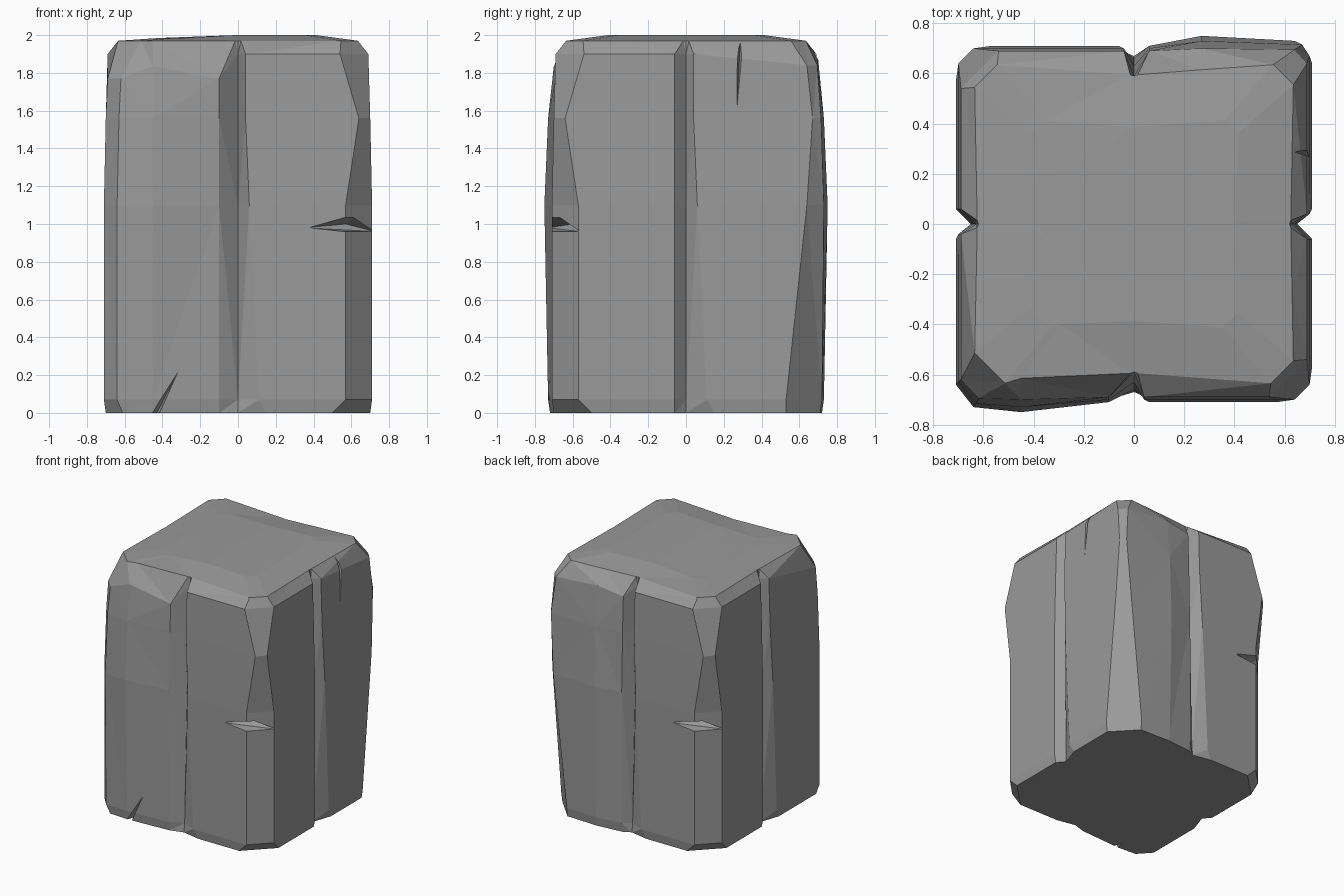
import bpy, bmesh
from mathutils import Vector, Matrix

if "Cube" in bpy.data.objects:
    bpy.data.objects.remove(bpy.data.objects["Cube"])

stone = bpy.data.materials.new("grey stone")
stone.diffuse_color = (0.32, 0.32, 0.32, 1)
stone.use_nodes = True
stone.node_tree.nodes["Principled BSDF"].inputs["Base Color"].default_value = stone.diffuse_color

# z, half width, groove depth front / side, groove width, chamfers
# (front right + back left, back right, front left), bulge
LEVELS = [
    (0.00, .70, .67, .65, .15, .20, .17, .09, .02),
    (0.07, .71, .66, .65, .11, .14, .18, .07, .02),
    (1.10, .71, .63, .65, .06, .14, .07, .07, .04),
    (1.56, .70, .60, .64, .04, .06, .03, .07, .03),
    (1.90, .69, .59, .63, .04, .15, .05, .07, .01),
    (1.97, .635, .59, .62, .015, .09, .08, .12, 0),
]


def ring(z, h, g_front, g_side, w, c1, c2, c3, bulge):
    """Outline of one level, built a quadrant at a time from the front groove."""
    pts = []
    for k, c in enumerate((c1, c2, c1, c3)):
        g, g_next = (g_front, g_side) if k % 2 == 0 else (g_side, g_front)
        top = z > 1.95
        end = min(w, .02) if top else (.10 if k == 3 else .06)
        e, e_next = (g + .005, g_next + .005) if top else (h, h)
        mid = .45 if k == 3 else .27
        y_mid = h + (bulge if k % 2 else 0)
        y_corner = h + (bulge * .5 if k % 2 else 0)
        if top:
            y_mid = (e_next + h) / 2
        # shoulder sits lower on the two bulging quarters
        drop = (0, .06, 0, .13)[k] if z == 1.90 else 0
        local = [(0, -g, 0), (w, -e, 0), (h - c, -h, drop), (y_corner, c - h, drop),
                 (y_mid, -mid, drop * .5), (e_next, -end, drop)]
        rot = Matrix.Rotation(k * 1.5707963, 3, 'Z')
        pts += [rot @ Vector((x, y, z - d)) for x, y, d in local]
    return pts


def make_object(name, bm):
    bmesh.ops.recalc_face_normals(bm, faces=bm.faces)
    mesh = bpy.data.meshes.new(name)
    bm.to_mesh(mesh)
    bm.free()
    mesh.materials.append(stone)
    ob = bpy.data.objects.new(name, mesh)
    bpy.context.collection.objects.link(ob)
    return ob


# Stone block lofted through the levels, with a slightly raised crown
levels = [ring(*lv) for lv in LEVELS]
levels.append([Vector((p.x * .65, p.y * .65, 2.0 if p.x > -.1 else 1.985)) for p in levels[-1]])
bm = bmesh.new()
rows = [[bm.verts.new(p) for p in lv] for lv in levels]
n = len(rows[0])
for a, b in zip(rows, rows[1:]):
    for i in range(n):
        j = (i + 1) % n
        bm.faces.new((a[i], a[j], b[j], b[i]))
bm.faces.new(rows[0][::-1])
bm.faces.new(rows[-1])
bmesh.ops.triangulate(bm, faces=bm.faces[:])
block = make_object("stone_block", bm)


def cut(name, pts):
    bm = bmesh.new()
    for p in pts:
        bm.verts.new(p)
    bmesh.ops.convex_hull(bm, input=bm.verts)
    cutter = make_object(name, bm)
    cutter.hide_render = True
    cutter.hide_set(True)
    mod = block.modifiers.new(name, 'BOOLEAN')
    mod.operation = 'DIFFERENCE'
    mod.solver = 'EXACT'
    mod.object = cutter


# Notches on two opposite corners
notch = [(.35, -.73, .98), (.73, -.56, .96), (.68, -.78, 1.09), (.68, -.78, .94), (.57, -.60, 1.0)]
cut("front_notch", notch)
cut("back_notch", [(-x, -y, z) for x, y, z in notch])
# Cracks at the right top edge and the front foot
cut("top_crack", [(.73, .26, 1.42), (.76, .25, 2.02), (.76, .33, 2.02), (.63, .29, 2.02)])
cut("foot_crack", [(-.28, -.75, .29), (-.49, -.80, -.02), (-.41, -.80, -.02), (-.44, -.64, -.02)])
